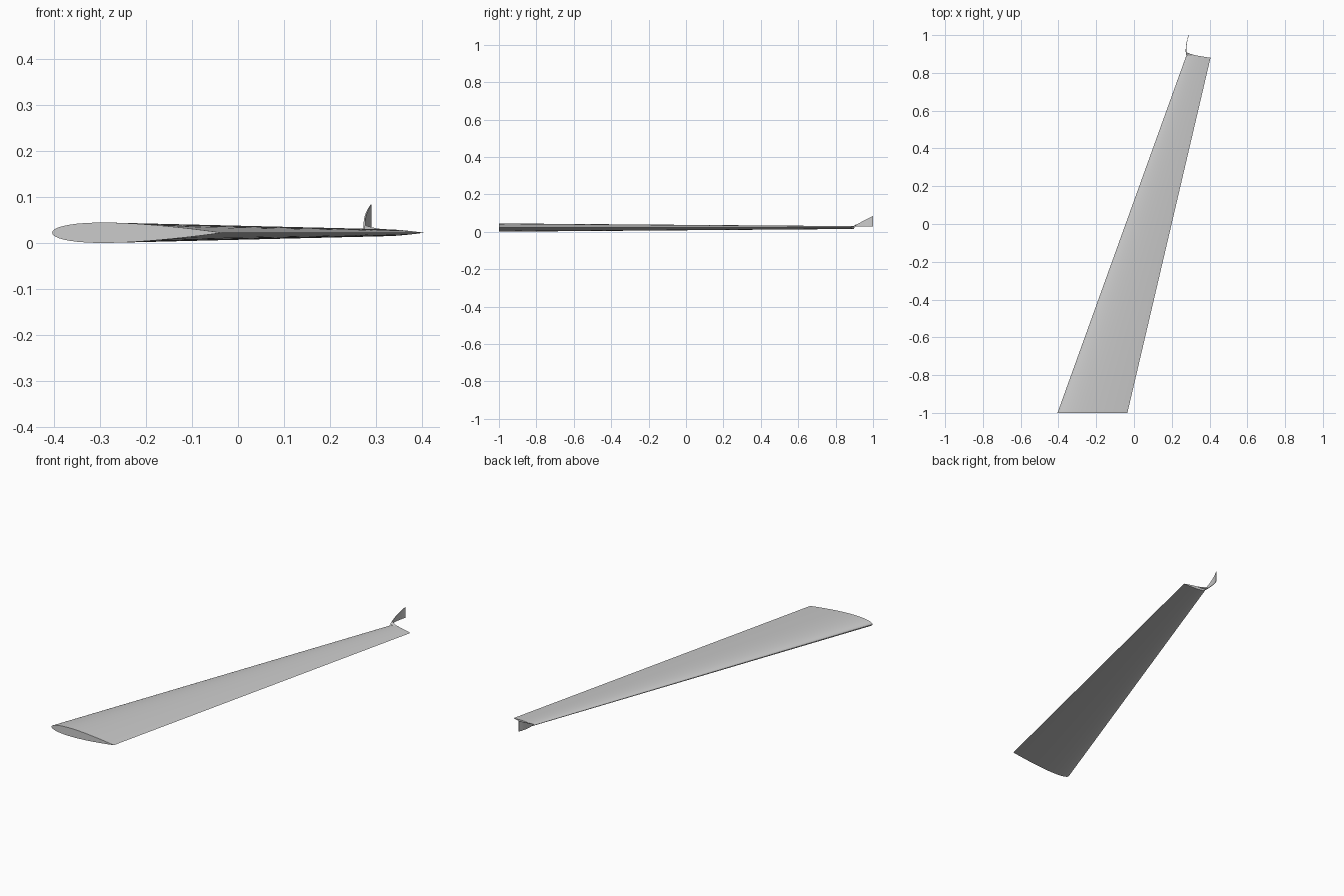
import bpy, bmesh, math
from mathutils import Vector

cube = bpy.data.objects.get("Cube")
if cube:
    bpy.data.objects.remove(cube)

GREY = (0.6, 0.6, 0.6, 1)
grey = bpy.data.materials.new("light grey")
grey.use_nodes = True
grey.diffuse_color = GREY
grey.node_tree.nodes["Principled BSDF"].inputs["Base Color"].default_value = GREY


def loft(name, rings, closed_ends=True):
    """Skin a list of closed rings into one smooth-shaded object."""
    bm = bmesh.new()
    rows = [[bm.verts.new(p) for p in ring] for ring in rings]
    n = len(rows[0])
    for a, b in zip(rows, rows[1:]):
        for i in range(n):
            j = (i + 1) % n
            bm.faces.new((a[i], a[j], b[j], b[i]))
    if closed_ends:
        bm.faces.new(rows[0])
        bm.faces.new(rows[-1])
    bmesh.ops.recalc_face_normals(bm, faces=bm.faces)
    mesh = bpy.data.meshes.new(name)
    bm.to_mesh(mesh)
    bm.free()
    mesh.materials.append(grey)
    obj = bpy.data.objects.new(name, mesh)
    bpy.context.collection.objects.link(obj)
    bpy.ops.object.select_all(action='DESELECT')
    obj.select_set(True)
    bpy.context.view_layer.objects.active = obj
    bpy.ops.object.shade_smooth_by_angle(angle=math.radians(35))
    return obj


def half_thickness(t):
    """Symmetric airfoil, 12 percent thick."""
    return 0.6 * (0.2969 * math.sqrt(t) - 0.126 * t - 0.3516 * t**2
                  + 0.2843 * t**3 - 0.1036 * t**4)


def airfoil(lead, trail, steps=24):
    lead, trail = Vector(lead), Vector(trail)
    chord = (trail - lead).length
    ts = [(1 - math.cos(math.pi * i / steps)) / 2 for i in range(steps + 1)]
    up = Vector((0, 0, chord))
    upper = [lead.lerp(trail, t) + up * half_thickness(t) for t in ts]
    lower = [lead.lerp(trail, t) - up * half_thickness(t) for t in ts[1:-1]]
    return upper + lower[::-1]


# Swept, tapered wing
MID = 0.0225
root = airfoil((-0.405, -1, MID), (-0.035, -1, MID))
tip = airfoil((0.28, 0.90, MID), (0.405, 0.88, MID))
loft("wing", [[a.lerp(b, k / 8) for a, b in zip(root, tip)] for k in range(9)])

# Thin curved winglet, rising towards the back
rings = []
for k in range(13):
    s = k / 12
    y = 0.895 + 0.105 * s
    x = 0.277 - 0.012 * s + 0.025 * s**2
    top = 0.031 + 0.053 * s
    w = 0.002 * (1 - 0.5 * s)
    rings.append([(x - w, y, 0.027), (x + w, y, 0.027), (x + w, y, top), (x - w, y, top)])
loft("winglet", rings)

# Small fillet joining the winglet to the wing tip
rings = []
for k in range(7):
    s = k / 6
    x = 0.276 + 0.05 * s
    rise = 0.009 * (1 - s)**2
    y = 0.901 - 0.16 * (x - 0.28)
    out = 0.008 * (1 - s)**2 + 0.0005
    rings.append([(x, y - 0.008, 0.027), (x, y + out, 0.027),
                  (x, y + out, 0.03 + rise), (x, y - 0.008, 0.0295)])
loft("winglet_fillet", rings)
